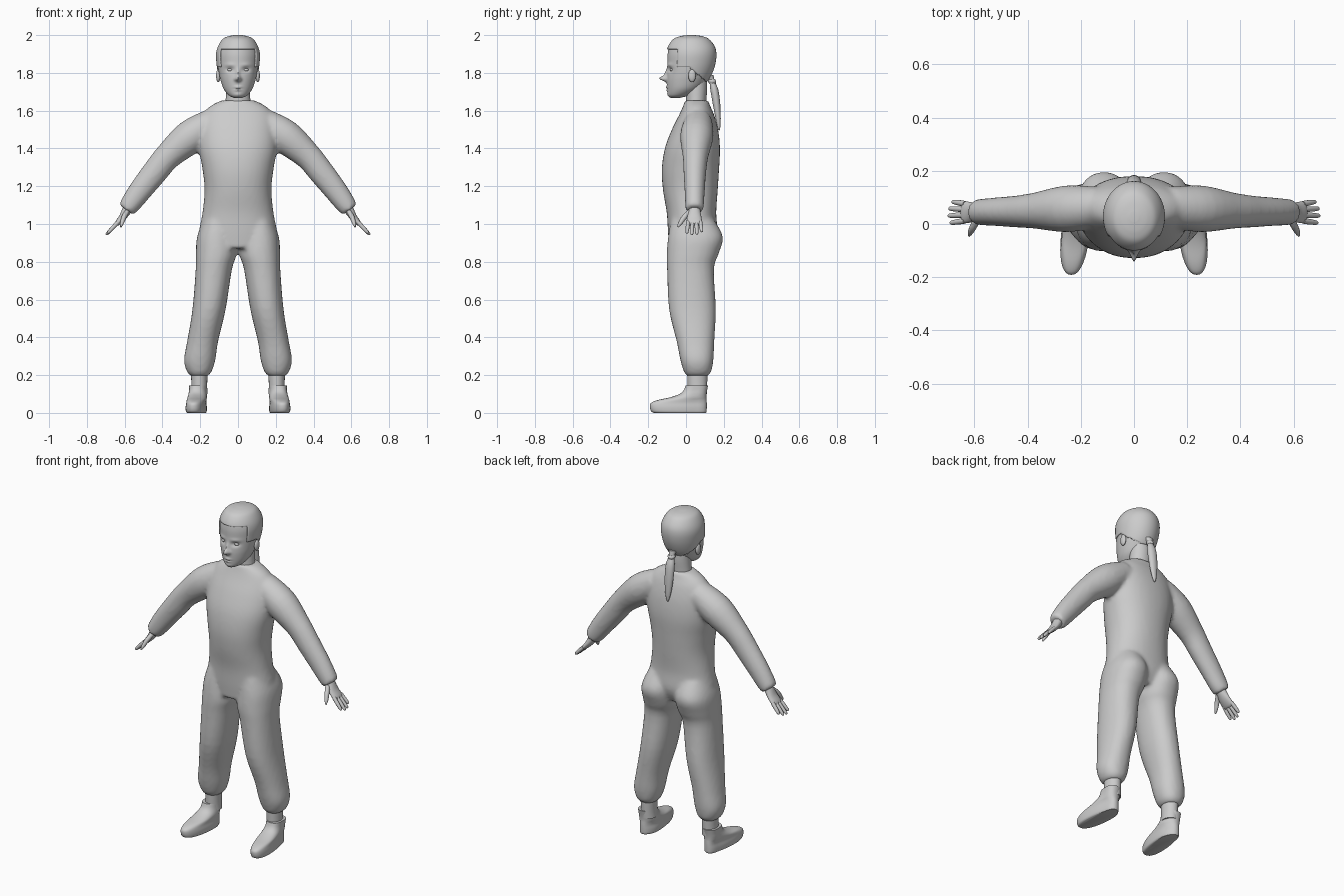
import bpy, bmesh, math
from mathutils import Vector


def spline(rows, k):
    """Catmull-Rom refinement of rows of numbers, k steps per segment."""
    out = []
    for i in range(len(rows) - 1):
        p0, p1, p2, p3 = rows[max(i - 1, 0)], rows[i], rows[i + 1], rows[min(i + 2, len(rows) - 1)]
        for j in range(k):
            t = j / k
            out.append([0.5 * (2 * b + (c - a) * t + (2 * a - 5 * b + 4 * c - d) * t * t
                               + (3 * b - a - 3 * c + d) * t ** 3)
                        for a, b, c, d in zip(p0, p1, p2, p3)])
    return out + [list(rows[-1])]


def level(rows, cx=0.0):
    """(z, half width, y front, y back[, centre x]) -> (x, y, z, a, b)"""
    return [(r[4] if len(r) > 4 else cx, (r[2] + r[3]) / 2, r[0], r[1], (r[3] - r[2]) / 2) for r in rows]


def loft(bm, rows, n=24, k=4, side=1, tube=False, power=2.0):
    """Skin elliptical rings; tube=True turns the rings across the path."""
    rows = spline(rows, k)
    pts = [Vector(r[:3]) for r in rows]
    rings = []
    for i, r in enumerate(rows):
        u, v = Vector((1, 0, 0)), Vector((0, 1, 0))
        if tube:
            t = (pts[min(i + 1, len(pts) - 1)] - pts[max(i - 1, 0)]).normalized()
            u = v.cross(t).normalized()
            v = t.cross(u)
        ring = []
        for j in range(n):
            c, s = math.cos(2 * math.pi * j / n), math.sin(2 * math.pi * j / n)
            c = math.copysign(abs(c) ** (2 / power), c)
            s = math.copysign(abs(s) ** (2 / power), s)
            p = pts[i] + u * (r[3] * c) + v * (r[4] * s)
            ring.append(bm.verts.new((p.x * side, p.y, p.z)))
        rings.append(ring)
    for a, b in zip(rings, rings[1:]):
        for j in range(n):
            bm.faces.new((a[j], a[(j + 1) % n], b[(j + 1) % n], b[j]))
    bm.faces.new(rings[0])
    bm.faces.new(rings[-1])


def finish(bm, name, angle=50):
    bmesh.ops.recalc_face_normals(bm, faces=bm.faces)
    me = bpy.data.meshes.new(name)
    bm.to_mesh(me)
    bm.free()
    ob = bpy.data.objects.new(name, me)
    bpy.context.collection.objects.link(ob)
    bpy.ops.object.select_all(action='DESELECT')
    ob.select_set(True)
    bpy.context.view_layer.objects.active = ob
    bpy.ops.object.shade_smooth_by_angle(angle=math.radians(angle))
    return ob


# Suit: torso, legs and sleeves fused into one smooth skin
torso = level([(.87, .19, -.088, .13), (.95, .207, -.095, .165), (1.06, .188, -.102, .16),
               (1.18, .177, -.122, .168), (1.29, .188, -.128, .175), (1.4, .207, -.112, .18),
               (1.5, .205, -.075, .17), (1.58, .185, -.035, .148), (1.625, .145, -.015, .128),
               (1.655, .085, -.005, .118)])
leg = level([(1.02, .085, -.08, .15, .1), (.93, .105, -.095, .196, .112), (.84, .108, -.102, .172, .115),
             (.76, .096, -.1, .148, .128), (.55, .088, -.09, .158, .153), (.38, .082, -.05, .15, .187),
             (.28, .083, -.03, .145, .203), (.22, .066, -.012, .134, .205), (.195, .045, .005, .115, .205)])
sleeve = [(.13, .065, 1.54, .075, .075), (.25, .057, 1.463, .09, .088), (.37, .05, 1.36, .072, .068),
          (.44, .047, 1.275, .068, .06), (.515, .046, 1.18, .062, .054), (.57, .045, 1.105, .054, .05),
          (.592, .045, 1.075, .045, .046)]
bm = bmesh.new()
loft(bm, torso, 40, power=2.2)
for s in (1, -1):
    loft(bm, leg, 32, side=s, power=2.2)
    loft(bm, sleeve, 28, side=s, tube=True)
suit = finish(bm, "suit")
m = suit.modifiers.new("fuse", 'REMESH')
m.mode, m.voxel_size, m.use_smooth_shade = 'VOXEL', 0.011, True
m = suit.modifiers.new("relax", 'SMOOTH')
m.factor, m.iterations = 0.5, 6

# Neck
bm = bmesh.new()
loft(bm, level([(1.58, .075, -.005, .11), (1.65, .066, 0, .108), (1.72, .062, .0, .112), (1.78, .06, .01, .11)]), 32)
finish(bm, "neck")

# Head, with the face pushed out of the lofted skull
skull = [(1.668, .022, -.082, -.03), (1.682, .05, -.094, .02), (1.715, .076, -.099, .075),
         (1.76, .092, -.102, .112), (1.8, .101, -.1, .134), (1.85, .108, -.098, .15),
         (1.9, .11, -.097, .155), (1.94, .1, -.088, .146), (1.97, .077, -.062, .118),
         (1.986, .048, -.028, .085), (1.993, .012, .015, .04)]
bumps = [(0, 1.77, .012, .014, -.036), (0, 1.795, .009, .025, -.012), (.014, 1.766, .008, .009, -.007),
         (.042, 1.817, .02, .013, .013), (.045, 1.842, .025, .01, -.004), (0, 1.724, .018, .006, -.008),
         (0, 1.709, .015, .006, -.007), (0, 1.716, .02, .003, .004), (0, 1.685, .02, .012, -.004)]
bm = bmesh.new()
loft(bm, level(skull), 96, 8)
for v in bm.verts:
    if v.co.y < -.01:
        x, z = v.co.x, v.co.z
        for bx, bz, sx, sz, amt in bumps:
            v.co.y += amt * math.exp(-((abs(x) - bx) / sx) ** 2 - ((z - bz) / sz) ** 2)
finish(bm, "head", 70)


def ball(bm, centre, size):
    made = bmesh.ops.create_uvsphere(bm, u_segments=20, v_segments=12, radius=1)['verts']
    for v in made:
        v.co = Vector(c + q * d for c, q, d in zip(centre, v.co, size))


# Ears and eyes
for name, c, size in (("ears", (.104, .032, 1.785), (.012, .02, .034)),
                      ("eyes", (.042, -.071, 1.816), (.015, .015, .009))):
    bm = bmesh.new()
    for s in (1, -1):
        ball(bm, (c[0] * s, c[1], c[2]), size)
    finish(bm, name)


# Hair cap: inflated skull trimmed at the hairline
def hairline(y):
    if y < -.045:
        return 1.927
    return 1.83 if y < .02 else 1.83 - (y - .02) * .85


bm = bmesh.new()
loft(bm, level([(z + (.007 if z > 1.96 else 0), w + .006, f - .007, b + .006) for z, w, f, b in skull]), 96, 8)
low = [f for f in bm.faces if f.calc_center_median().z < hairline(f.calc_center_median().y)]
bmesh.ops.delete(bm, geom=low, context='FACES')
hair = finish(bm, "hair")
m = hair.modifiers.new("thickness", 'SOLIDIFY')
m.thickness, m.offset = 0.008, -1

# Ponytail with its tie
bm = bmesh.new()
loft(bm, [(0, .125, 1.79, .025, .02), (0, .138, 1.755, .017, .015), (0, .15, 1.71, .026, .021),
          (0, .161, 1.64, .027, .02), (0, .17, 1.56, .02, .014), (0, .174, 1.515, .011, .008),
          (0, .175, 1.495, .003, .003)], 20)
finish(bm, "ponytail")
bm = bmesh.new()
loft(bm, level([(1.745, .018, .122, .158), (1.755, .022, .117, .16), (1.765, .018, .117, .154)]), 20)
finish(bm, "hair_tie")

# Hands: flat palm, four fingers and a thumb
bm = bmesh.new()
for s in (1, -1):
    loft(bm, [(.57, .045, 1.105, .03, .03), (.59, .045, 1.07, .025, .031), (.612, .044, 1.035, .019, .038),
              (.638, .044, 1.005, .014, .041), (.646, .044, .996, .008, .036)], 20, side=s, tube=True)
    for y, y2, reach in ((.012, .004, .9), (.034, .031, 1.02), (.055, .058, .98), (.076, .084, .78)):
        at = lambda t, r: (.635 + .062 * t * reach, y + (y2 - y) * t, 1.01 - .066 * t * reach, r, r)
        loft(bm, [at(0, .011), at(.5, .0105), at(.9, .008), at(1, .003)], 10, side=s, tube=True)
    loft(bm, [(.588, .02, 1.065, .013, .014), (.604, -.01, 1.035, .013, .014), (.614, -.03, 1.005, .01, .011),
              (.62, -.044, .985, .004, .005)], 12, side=s, tube=True)
finish(bm, "hands")

# Ankles
bm = bmesh.new()
for s in (1, -1):
    loft(bm, level([(.1, .044, .01, .11), (.15, .042, .008, .112), (.25, .045, .005, .115)], .205), 24, side=s)
finish(bm, "ankles")

# Shoes, toes turned slightly outwards
bm = bmesh.new()
for s in (1, -1):
    loft(bm, level([(0, .047, -.17, .105), (.008, .052, -.184, .109), (.03, .053, -.191, .11),
                    (.052, .05, -.186, .11), (.068, .05, -.15, .109), (.082, .05, -.085, .108),
                    (.1, .048, -.035, .109), (.12, .046, -.012, .112), (.145, .046, -.002, .117)], .212),
         36, side=s, power=2.3)
for v in bm.verts:
    v.co.x += math.copysign((.05 - v.co.y) * .1, v.co.x)
finish(bm, "shoes")
